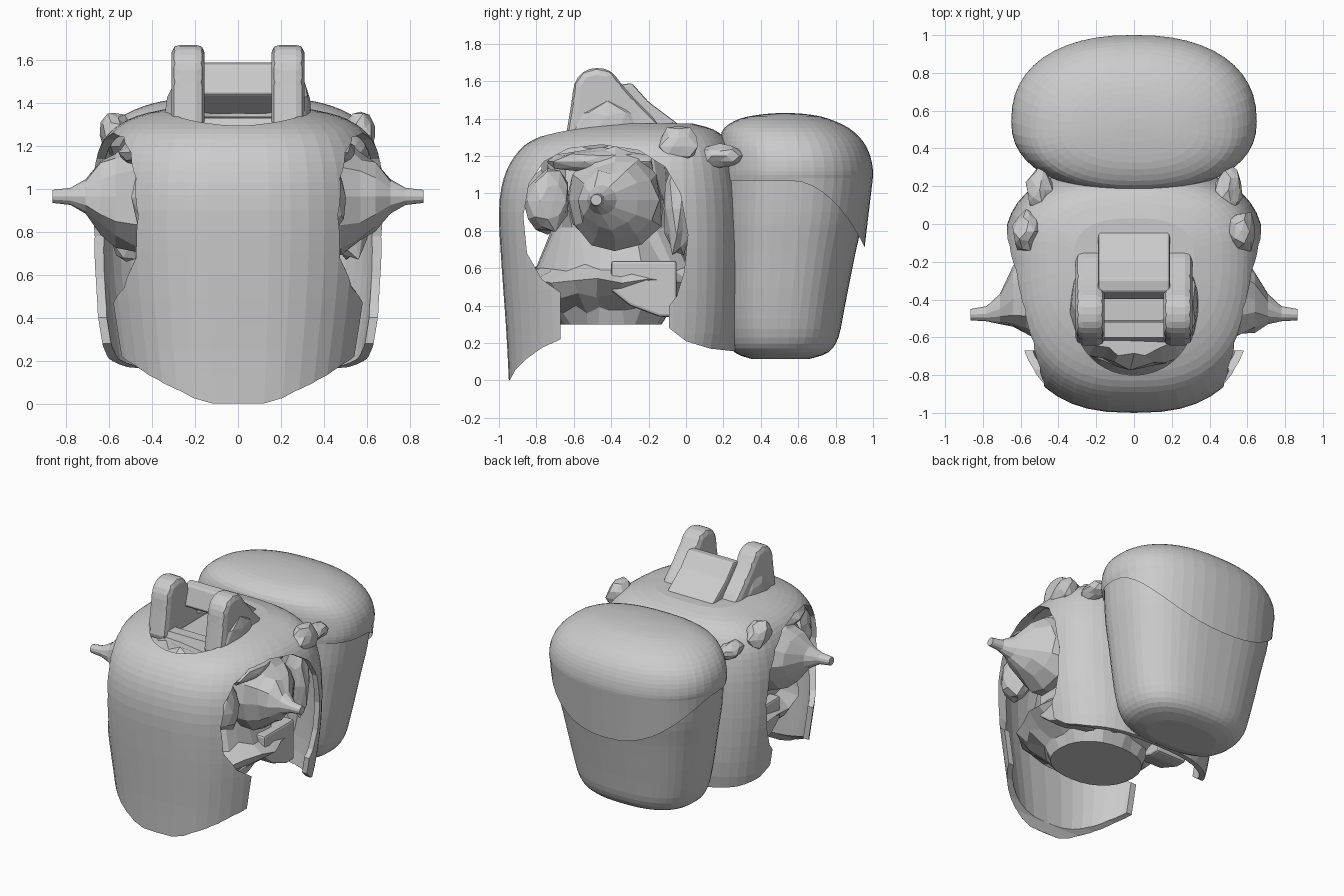
import bpy, bmesh, random
from math import cos, sin, pi, copysign
from mathutils import Vector

if "Cube" in bpy.data.objects:
    bpy.data.objects.remove(bpy.data.objects["Cube"])

random.seed(4)


def make(name, bm):
    bmesh.ops.recalc_face_normals(bm, faces=bm.faces)
    me = bpy.data.meshes.new(name)
    bm.to_mesh(me)
    bm.free()
    ob = bpy.data.objects.new(name, me)
    bpy.context.collection.objects.link(ob)
    return ob


def refine(levels, steps):
    """Catmull-Rom interpolation between cross-section levels."""
    out = []
    for i in range(len(levels) - 1):
        p = [levels[min(max(i + k, 0), len(levels) - 1)] for k in (-1, 0, 1, 2)]
        for s in range(steps):
            t = s / steps
            out.append([0.5 * (2 * b + (c - a) * t + (2 * a - 5 * b + 4 * c - d) * t * t
                               + (3 * b - a - 3 * c + d) * t ** 3) for a, b, c, d in zip(*p)])
    return out + [list(levels[-1])]


def loft(name, levels, n=2.0, k=0.5, sides=48, steps=3, bottom=True, hem=None, jitter=0):
    """Stack superellipse rings; each level is (z, half width, y front, y back)."""
    bm = bmesh.new()
    rings = []
    for i, (z, w, yf, yb) in enumerate(refine(levels, steps)):
        yc = yf + (yb - yf) * k
        ring = []
        for j in range(sides):
            c, s = cos(2 * pi * j / sides), sin(2 * pi * j / sides)
            x = w * copysign(abs(c) ** (2 / n), c)
            y = yc + (yb - yc if s > 0 else yc - yf) * copysign(abs(s) ** (2 / n), s)
            v = Vector((x, y, z))
            if hem and i == 0:      # pull the lowest ring down and slightly inward
                d = hem(y)
                v += Vector((0, .12 * d, d))
            if jitter and i:
                v += Vector([random.uniform(-jitter, jitter) for _ in range(3)])
            ring.append(bm.verts.new(v))
        rings.append(ring)
    for a, b in zip(rings, rings[1:]):
        for j in range(sides):
            q = (j + 1) % sides
            bm.faces.new((a[j], a[q], b[q], b[j]))
    bm.faces.new(rings[-1])
    if bottom:
        bm.faces.new(rings[0][::-1])
    return make(name, bm)


def side_prism(name, pts, x0, x1, bevel=0.0):
    """Extrude a (y, z) outline along x."""
    bm = bmesh.new()
    f = bm.faces.new([bm.verts.new((x0, y, z)) for y, z in pts])
    r = bmesh.ops.extrude_face_region(bm, geom=[f])
    for v in r['geom']:
        if isinstance(v, bmesh.types.BMVert):
            v.co.x = x1
    if bevel:
        bmesh.ops.bevel(bm, geom=bm.edges[:], offset=bevel, segments=2, affect='EDGES', profile=0.5)
    return make(name, bm)


def clump(name, loc, size, jitter=0.15):
    bm = bmesh.new()
    bmesh.ops.create_icosphere(bm, subdivisions=2, radius=1)
    for v in bm.verts:
        f = 1 + random.uniform(-jitter, jitter)
        v.co = Vector([loc[i] + v.co[i] * size[i] * f for i in range(3)])
    return make(name, bm)


def apply_mod(ob, kind, **settings):
    bpy.context.view_layer.objects.active = ob
    m = ob.modifiers.new(kind, kind)
    for key, val in settings.items():
        setattr(m, key, val)
    bpy.ops.object.modifier_apply(modifier=m.name)


# Hollow torso shell
shell = loft('torso_shell', [
    (-.05, .57, -.945, .22), (.25, .63, -.96, .29), (.6, .68, -.985, .31), (.9, .69, -1.0, .31),
    (1.08, .675, -.975, .29), (1.2, .64, -.915, .26), (1.28, .58, -.83, .22),
    (1.34, .47, -.68, .15), (1.375, .32, -.52, .03)], n=2.6, k=.63, bottom=False)
apply_mod(shell, 'SOLIDIFY', thickness=.04, offset=-1)

# Arm openings and hem are one side outline; the neck is an upright oval
hem_cut = side_prism('side_cutter', [
    (-1.2, -.3), (-1.2, .0), (-.943, .0), (-.91, .06), (-.86, .11), (-.77, .175), (-.67, .22),
    (-.67, .47), (-.77, .54), (-.85, .68), (-.87, .88), (-.84, 1.05), (-.76, 1.17), (-.63, 1.24),
    (-.45, 1.26), (-.25, 1.23), (-.11, 1.14), (-.03, 1.0), (.01, .78), (-.01, .58), (-.05, .45),
    (-.09, .4), (-.09, .28), (.0, .21), (.13, .17), (.5, .13), (.5, -.3)], -1, 1)
neck_cut = loft('neck_cutter', [(1.15, .31, -.8, -.22), (1.6, .31, -.8, -.22)], steps=1)
for cutter in (hem_cut, neck_cut):
    apply_mod(shell, 'BOOLEAN', operation='DIFFERENCE', solver='EXACT', object=cutter)
    bpy.data.objects.remove(cutter)

# Inner body: flat oval waist, crumpled floor reaching the shell, then the trunk
loft('inner_body', [
    (.3, .32, -.67, -.13), (.38, .36, -.72, -.08), (.46, .46, -.85, .1), (.54, .53, -.92, .22),
    (.6, .44, -.80, .1), (.8, .40, -.74, -.02), (1.0, .40, -.76, -.02), (1.18, .38, -.76, -.06),
    (1.27, .3, -.7, -.12)], n=2.2, sides=28, steps=1, jitter=.022)

# Backpack and its overlapping cover
loft('backpack', [
    (.115, .26, .35, .66), (.15, .39, .26, .76), (.23, .46, .22, .815), (.4, .505, .2, .85),
    (.7, .56, .19, .91), (.9, .595, .18, .955), (1.15, .62, .19, .975)], n=2.5, k=.45)
loft('backpack_cover', [
    (1.07, .64, .17, .998), (1.12, .65, .17, 1.0), (1.2, .64, .175, .985), (1.28, .60, .18, .945),
    (1.35, .52, .205, .87), (1.4, .39, .29, .76), (1.422, .24, .4, .66), (1.43, .06, .5, .56)],
    n=2.3, k=.45, bottom=False, hem=lambda y: -.36 * max(0, (y - .55) / .45) ** 2)

# Collar rear bar sloping down to the shell, and front lip
side_prism('collar_bar', [(-.4, 1.44), (-.36, 1.58), (-.29, 1.59), (-.2, 1.49), (-.04, 1.37),
                          (-.25, 1.35)], -.19, .19, .012)
side_prism('collar_front_lip', [(-.64, 1.22), (-.6, 1.33), (-.52, 1.33), (-.5, 1.22)], -.22, .22)

for s, side in ((-1, 'left'), (1, 'right')):
    # Collar lugs
    side_prism('collar_lug_' + side, [
        (-.65, 1.26), (-.61, 1.5), (-.6, 1.59), (-.555, 1.655), (-.48, 1.675), (-.4, 1.66),
        (-.35, 1.59), (-.27, 1.5), (-.15, 1.38), (-.12, 1.26)], s * .155, s * .31, .04)
    clump('collar_foot_' + side, (s * .27, -.42, 1.34), (.07, .18, .16))

    # Shoulder joint tapering out to a pin
    bm = bmesh.new()
    rings = []
    for x, r, y in ((.3, .26, -.38), (.48, .265, -.38), (.57, .22, -.38), (.64, .16, -.4),
                    (.71, .08, -.45), (.78, .04, -.475), (.865, .03, -.48)):
        jit = .025 if .3 < x < .7 else 0
        rings.append([bm.verts.new((s * x, y + (r + random.uniform(-jit, jit)) * cos(2 * pi * j / 12),
                                    .965 + (r + random.uniform(-jit, jit)) * sin(2 * pi * j / 12)))
                      for j in range(12)])
    for a, b in zip(rings, rings[1:]):
        for j in range(12):
            bm.faces.new((a[j], a[j - 1], b[j - 1], b[j]))
    bm.faces.new(rings[0])
    bm.faces.new(rings[-1])
    make('shoulder_joint_' + side, bm)

    # Crumpled padding in the arm opening and straps over the shoulder
    clump('front_padding_' + side, (s * .4, -.74, .96), (.1, .12, .17))
    clump('upper_padding_' + side, (s * .45, -.45, 1.17), (.1, .3, .07))
    clump('rear_padding_' + side, (s * .52, -.05, .92), (.09, .07, .27))
    side_prism('hip_block_' + side, [(-.4, .48), (-.4, .64), (-.05, .64), (-.05, .34), (-.14, .34),
                                     (-.3, .4)], s * .25, s * .5, .015)
    clump('shoulder_strap_' + side, (s * .57, -.04, 1.25), (.075, .11, .105))
    clump('strap_end_' + side, (s * .5, .18, 1.2), (.07, .12, .06))
